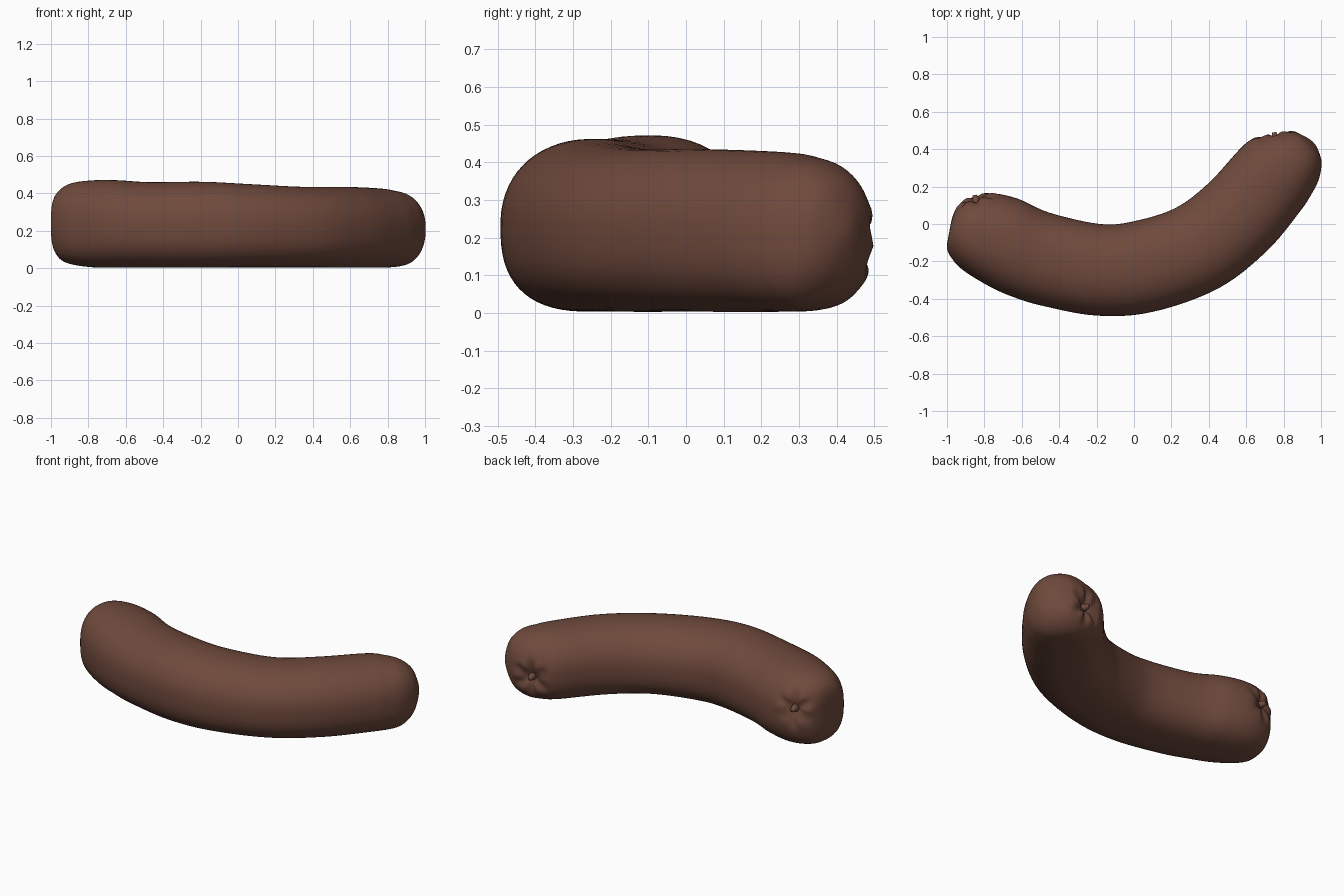
import bpy, bmesh, math
from mathutils import Vector

if "Cube" in bpy.data.objects:
    bpy.data.objects.remove(bpy.data.objects["Cube"])

skin = bpy.data.materials.new("sausage brown")
skin.diffuse_color = (0.16, 0.068, 0.046, 1)
skin.use_nodes = True
skin.node_tree.nodes["Principled BSDF"].inputs["Base Color"].default_value = skin.diffuse_color

# Cross-section stations: inner x, y, outer x, y, bottom z, top z
STATIONS = [
    (-.99, -.06, -.99, -.06, .24, .24),
    (-.97, .04, -1.0, -.13, .12, .36),
    (-.93, .11, -.97, -.19, .05, .42),
    (-.86, .15, -.91, -.25, .02, .455),
    (-.76, .165, -.78, -.33, .004, .47),
    (-.62, .135, -.66, -.385, .003, .47),
    (-.45, .06, -.50, -.435, .003, .46),
    (-.18, 0, -.20, -.49, .003, .462),
    (0, .015, .10, -.47, .004, .45),
    (.22, .085, .45, -.345, .004, .435),
    (.40, .22, .71, -.145, .003, .435),
    (.59, .425, .89, .07, .003, .427),
    (.68, .468, .955, .17, .006, .415),
    (.76, .49, .985, .23, .02, .40),
    (.84, .495, 1.0, .29, .06, .365),
    (.90, .475, 1.0, .35, .12, .315),
    (.965, .43, .965, .43, .22, .22),
]
# Tied ends: position, outward direction
KNOTS = [(Vector((-.85, .15, .28)), Vector((-.15, 1, 0)).normalized()),
         (Vector((.75, .485, .18)), Vector((-.2, 1, 0)).normalized())]
SIDES, STEPS = 64, 6


def catmull(a, b, c, d, t):
    return [.5 * (2 * q + (r - p) * t + (2 * p - 5 * q + 4 * r - s) * t * t
                  + (3 * q - p - 3 * r + s) * t ** 3) for p, q, r, s in zip(a, b, c, d)]


def swap(s):
    return (s[2], s[3], s[0], s[1], s[5], s[4])


def section_point(s, a):
    # rounded section, a little squarer at the resting side
    c, n = math.cos(a), math.sin(a)
    e = 2 / 2.2 if n > 0 else 2 / 2.6
    u = math.copysign(abs(c) ** e, c)
    v = math.copysign(abs(n) ** e, n)
    f = (u + 1) / 2
    return Vector((s[2] + (s[0] - s[2]) * f, s[3] + (s[1] - s[3]) * f,
                   (s[4] + s[5]) / 2 + v * (s[5] - s[4]) / 2))


def pucker(p):
    # sink the skin into a creased dimple around each knot
    for k, n in KNOTS:
        side = n.cross(Vector((0, 0, 1)))
        d = p - k
        x, z = d.dot(side), d.z
        r = math.hypot(x, z)
        if r < .13 and abs(d.dot(n)) < .12:
            w = 1 - r / .13
            fold = .010 * math.sin(math.pi * w) * math.cos(6 * math.atan2(z, x))
            p = p - n * (.05 * w * w - fold)
    return p


def finish(name, bm):
    bmesh.ops.recalc_face_normals(bm, faces=bm.faces)
    for f in bm.faces:
        f.smooth = True
    me = bpy.data.meshes.new(name)
    bm.to_mesh(me)
    bm.free()
    me.materials.append(skin)
    ob = bpy.data.objects.new(name, me)
    bpy.context.collection.objects.link(ob)


# Sausage body swept through the stations
padded = [swap(STATIONS[1])] + STATIONS + [swap(STATIONS[-2])]
sections = [catmull(*padded[i:i + 4], j / STEPS)
            for i in range(len(STATIONS) - 1) for j in range(STEPS)]
sections.append(STATIONS[-1])
bm = bmesh.new()
rings = [[bm.verts.new(pucker(section_point(s, 2 * math.pi * (i + .5) / SIDES)))
          for i in range(SIDES)] for s in sections]
for a, b in zip(rings, rings[1:]):
    for i in range(SIDES):
        j = (i + 1) % SIDES
        bm.faces.new((a[i], a[j], b[j], b[i]))
bmesh.ops.remove_doubles(bm, verts=bm.verts, dist=.0002)
finish("sausage_body", bm)

# Small twisted skin nubs inside the dimples
for (k, n), label in zip(KNOTS, ("left", "right")):
    bm = bmesh.new()
    bmesh.ops.create_cone(bm, cap_ends=True, segments=10, radius1=.03, radius2=.012, depth=.06)
    turn = n.to_track_quat('Z', 'Y')
    for v in bm.verts:
        v.co = turn @ v.co + k - n * .025
    finish(label + "_end_knot", bm)
